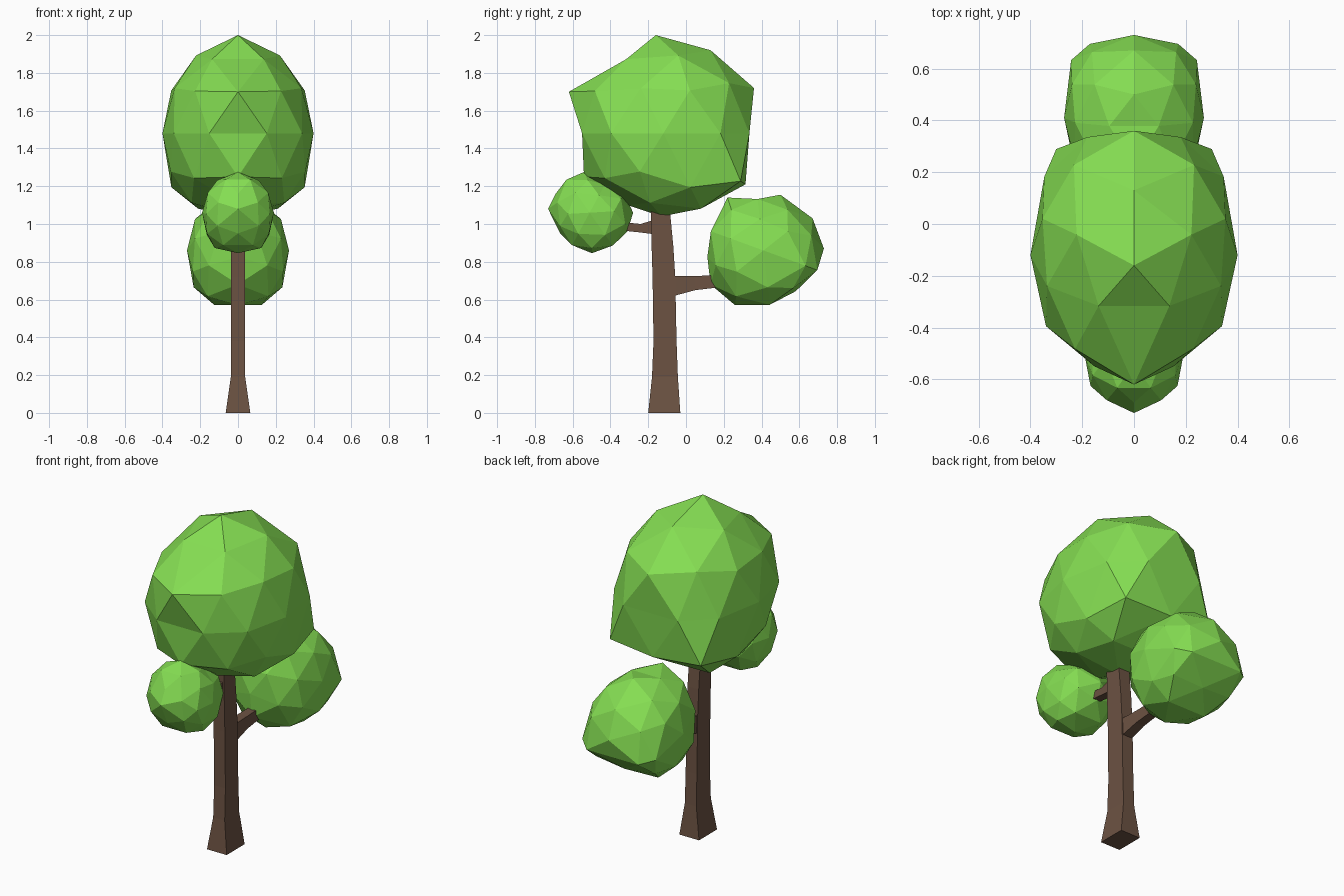
import bpy, bmesh, math
from mathutils import Vector, Matrix, geometry

if "Cube" in bpy.data.objects:
    bpy.data.objects.remove(bpy.data.objects["Cube"])


def material(name, rgb):
    m = bpy.data.materials.new(name)
    m.diffuse_color = (*rgb, 1)
    m.use_nodes = True
    m.node_tree.nodes["Principled BSDF"].inputs["Base Color"].default_value = m.diffuse_color
    return m


LEAF = material("leaf_green", (0.235, 0.73, 0.085))
BARK = material("bark_brown", (0.15, 0.085, 0.055))


def finish(name, bm, mat):
    bmesh.ops.recalc_face_normals(bm, faces=bm.faces)
    me = bpy.data.meshes.new(name)
    bm.to_mesh(me)
    bm.free()
    me.materials.append(mat)
    ob = bpy.data.objects.new(name, me)
    bpy.context.collection.objects.link(ob)
    return ob


def limb(name, sections):
    """Square limb: each section is (half width in x, (y, z) of one side, (y, z) of the other)."""
    bm = bmesh.new()
    rings = [[bm.verts.new(p) for p in ((-h, *a), (h, *a), (h, *b), (-h, *b))]
             for h, a, b in sections]
    for r, s in zip(rings, rings[1:]):
        for i in range(4):
            j = (i + 1) % 4
            bm.faces.new((r[i], r[j], s[j], s[i]))
    bm.faces.new(rings[0])
    bm.faces.new(rings[-1])
    finish(name, bm, BARK)


def reach(outline, c, d):
    """Offset from the centre to the side outline along direction d."""
    for a, b in zip(outline, outline[1:] + outline[:1]):
        hit = geometry.intersect_line_line_2d(c, c + d * 5, Vector(a), Vector(b))
        if hit:
            return hit - c
    return d * 0


def foliage(name, centre, half_width, outline, tilt=0, back=0.65):
    """Low-poly sphere pushed out to a side outline in (y, z), squarer at the low back."""
    c = Vector(centre)
    bm = bmesh.new()
    turn = Matrix.Rotation(math.radians(tilt), 4, 'X') @ Matrix.Rotation(math.pi / 2, 4, 'Z')
    bmesh.ops.create_icosphere(bm, subdivisions=2, radius=1, matrix=turn)
    for v in bm.verts:
        x, d = v.co.x, Vector((v.co.y, v.co.z))
        rho, front, up = d.length, max(0, -v.co.y), max(0, v.co.z)
        corner = back * max(0, v.co.y) if v.co.z < -0.15 else 0
        if rho > 1e-4:
            d /= rho
            off = reach(outline, c, d)
            if abs(x) < 0.05:                  # silhouette points snap to outline corners
                near = min((Vector(p) - c for p in outline), key=lambda q: q.angle(d))
                if near.angle(d) < math.radians(14):
                    off = near
            d = off * rho ** (0.85 + 0.3 * up + 0.15 * front - corner)
        power = 0.68 + 0.2 * up + 0.15 * front - 0.5 * corner
        wide = 0 if abs(x) < 1e-4 else math.copysign(abs(x) ** power, x)
        v.co = (half_width * wide, c.x + d.x, c.y + d.y)
    finish(name, bm, LEAF)


# Trunk with a flared foot
limb("trunk", [
    (0.065, (-0.20, 0), (-0.03, 0)),
    (0.038, (-0.18, 0.19), (-0.043, 0.19)),
    (0.037, (-0.172, 0.38), (-0.05, 0.38)),
    (0.037, (-0.177, 0.72), (-0.057, 0.72)),
    (0.037, (-0.182, 0.88), (-0.067, 0.88)),
    (0.037, (-0.187, 1.10), (-0.088, 1.10)),
])

# Side branches
limb("back_branch", [
    (0.033, (-0.08, 0.615), (-0.08, 0.725)),
    (0.028, (0.05, 0.65), (0.05, 0.725)),
    (0.025, (0.22, 0.67), (0.22, 0.73)),
])
limb("front_branch", [
    (0.028, (-0.16, 0.945), (-0.16, 1.025)),
    (0.025, (-0.24, 0.955), (-0.24, 1.0)),
    (0.022, (-0.38, 0.97), (-0.38, 1.015)),
])

# Leaf masses
foliage("main_crown", (-0.12, 1.48), 0.40, [
    (-0.16, 2.0), (0.13, 1.92), (0.36, 1.72), (0.355, 1.45),
    (0.315, 1.21), (0.02, 1.03), (-0.13, 1.04), (-0.31, 1.10), (-0.54, 1.25),
    (-0.57, 1.47), (-0.62, 1.70), (-0.42, 1.84)])
foliage("back_leaves", (0.41, 0.86), 0.27, [
    (0.50, 1.155), (0.22, 1.14), (0.10, 0.94), (0.13, 0.68), (0.26, 0.57),
    (0.46, 0.56), (0.69, 0.72), (0.73, 0.87), (0.67, 1.03)], -20)
foliage("front_leaves", (-0.51, 1.06), 0.19, [
    (-0.62, 1.28), (-0.54, 1.275), (-0.33, 1.17), (-0.28, 1.06), (-0.31, 0.96),
    (-0.40, 0.86), (-0.57, 0.835), (-0.70, 0.99), (-0.73, 1.08), (-0.69, 1.16)], -55, 0.1)
